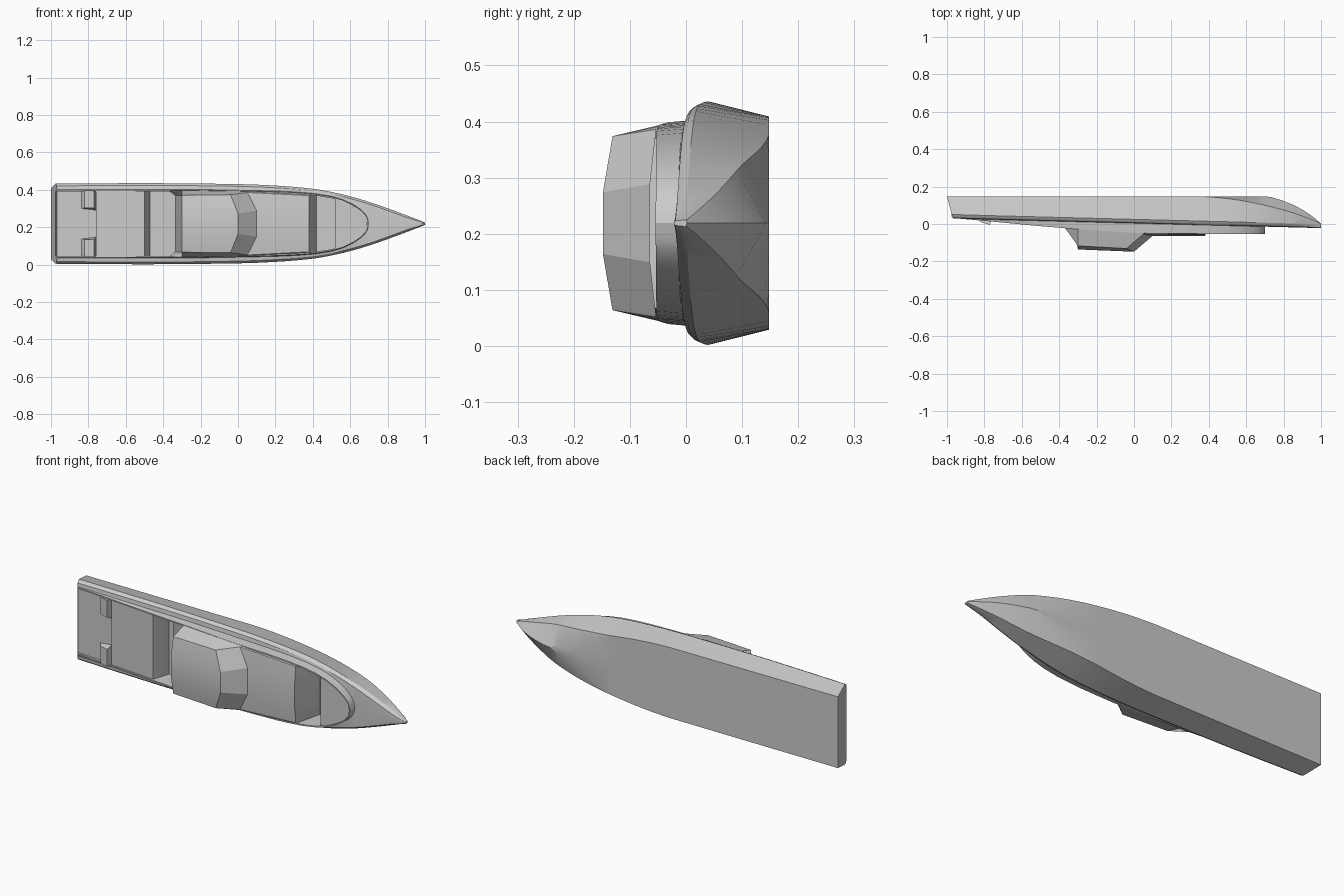
import bpy, bmesh

if "Cube" in bpy.data.objects:
    bpy.data.objects.remove(bpy.data.objects["Cube"])

CZ = 0.219      # height of the boat's centreline (it lies on its side)
FLOOR = 0.09    # depth of the inner floor


def curve(*keys):
    """Smooth interpolation through (x, value) keys, without overshoot."""
    def slope(i):
        if i == 0 or i == len(keys) - 1:
            j = 1 if i == 0 else i
            return (keys[j][1] - keys[j-1][1]) / (keys[j][0] - keys[j-1][0])
        a = (keys[i][1] - keys[i-1][1]) / (keys[i][0] - keys[i-1][0])
        b = (keys[i+1][1] - keys[i][1]) / (keys[i+1][0] - keys[i][0])
        return 0 if a * b <= 0 else 2 * a * b / (a + b)

    def f(x):
        if x <= keys[0][0]:
            return keys[0][1]
        for i in range(len(keys) - 1):
            (x0, v0), (x1, v1) = keys[i], keys[i+1]
            if x <= x1:
                d = x1 - x0
                t = (x - x0) / d
                return ((2*t**3 - 3*t**2 + 1) * v0 + (t**3 - 2*t**2 + t) * d * slope(i)
                        + (3*t**2 - 2*t**3) * v1 + (t**3 - t**2) * d * slope(i+1))
        return keys[-1][1]
    return f


def loft(name, rows, caps=(), mirror=True, angle=25):
    """Skin rows of (x, y, half width) points, mirrored about the centreline."""
    bm = bmesh.new()
    for s in ((1, -1) if mirror else (1,)):
        vs = [[bm.verts.new((x, y, CZ + s * h)) for x, y, h in r] for r in rows]
        for a, b in zip(vs, vs[1:]):
            for i in range(len(a) - 1):
                bm.faces.new((a[i], a[i+1], b[i+1], b[i]))
        for c in caps:
            bm.faces.new(vs[c])
    bmesh.ops.remove_doubles(bm, verts=bm.verts, dist=0.0002)
    bmesh.ops.dissolve_degenerate(bm, edges=bm.edges, dist=0.0001)
    bmesh.ops.recalc_face_normals(bm, faces=bm.faces)
    me = bpy.data.meshes.new(name)
    bm.to_mesh(me)
    bm.free()
    ob = bpy.data.objects.new(name, me)
    bpy.context.collection.objects.link(ob)
    bpy.context.view_layer.objects.active = ob
    ob.select_set(True)
    bpy.ops.object.shade_smooth_by_angle(angle=angle * 3.14159 / 180)
    ob.select_set(False)
    return ob


# Lines of the boat along its length
beam = curve((-1, .214), (-.5, .217), (0, .212), (.2, .204), (.4, .187), (.55, .159),
             (.7, .117), (.85, .064), (.95, .026), (1, .006))
chine_w = curve((-1, .19), (0, .188), (.2, .175), (.34, .158), (.5, .137), (.7, .104),
                (.85, .059), (.95, .024), (1, .005))
chine_y = curve((-1, .148), (.34, .148), (.5, .136), (.7, .1), (.85, .06), (.95, .023), (1, 0))
keel_y = curve((-1, .148), (.7, .148), (.8, .123), (.9, .077), (.96, .036), (1, .002))
well_w = curve((-1, .184), (-.3, .184), (.05, .178), (.25, .173), (.4, .163), (.52, .143),
               (.6, .112), (.66, .073), (.69, .036), (.7, 0))
coam_y = curve((-1, .034), (-.76, .013), (-.4, -.02), (.08, -.05), (.7, -.054))


def sheer_y(x):
    return .025 - .026 * x


def rake(x, y):
    """Lean the transom forward toward the deck."""
    return x + .03 * (.148 - y) / .113 if x < -.99 else x


# Hull with gunwale and bow deck
stations = [-1, -.75, -.5, -.25, 0, .1, .2, .27, .34, .42, .5, .56, .62, .66, .68, .69, .695,
            .7, .74, .8, .85, .9, .94, .97, .985, 1]
rows = []
for x in stations:
    m, s = beam(x), sheer_y(x)
    flat = chine_w(x) if x <= .34 else max(0, .158 * (.7 - x) / .36)
    g = max(m - .012, m * .7)
    pts = [(keel_y(x), 0), (keel_y(x), flat), (chine_y(x), chine_w(x)), (s, m),
           (s - .011, (m + 2 * g) / 3 + .003 * (m > .02)), (s - .018, min(g, m)),
           (s - .021, min(well_w(x), g))]
    rows.append([(rake(x, y), y, h) for y, h in pts])
loft("hull", rows, caps=(-1,))

# Transom panel
tr = [p for p in rows[0]]
loft("transom", [[(p[0], p[1], 0) for p in tr], tr])

# Coaming wall around the well, with the inner floor
rows = []
for x in [s for s in stations if s <= .7]:
    w, t = well_w(x), coam_y(x)
    x0 = max(x, -.97)
    inner = max(w - .011, 0)
    xi = x0 if x < .69 else x0 - .008 * (x - .69) / .01
    base = sheer_y(x) - .019
    rows.append([(x0, base, w), (x0, min(t, base), max(w - .004, 0)),
                 (xi, min(t, base), inner), (xi, FLOOR, inner), (xi, FLOOR, 0)])
loft("coaming", rows)


def block(name, tops, inset=.011):
    """Raised deck filling the well: tops are (x, y) along the length."""
    out = []
    for x, y in tops:
        h = max(well_w(x) - inset, 0)
        out.append([(x, FLOOR + .02, 0), (x, y, 0), (x, y, h), (x, FLOOR + .02, h)])
    loft(name, out, caps=(0, -1), angle=20)


# Stern platform, sun deck and bow deck
block("stern_platform", [(-.975, .04), (-.76, .03)])
block("sun_deck", [(-.76, .018), (-.5, -.003), (-.47, FLOOR)])
block("bow_deck", [(x, -.046) for x in (.52, .56, .6, .63, .66, .68, .69)])

# Pair of wedge steps beside the stern platform
for side in (1, -1):
    loft("stern_step", [[(-.84, .04, side * .08), (-.84, .04, side * .18)],
                        [(-.82, .011, side * .085), (-.82, .011, side * .178)],
                        [(-.77, -.005, side * .085), (-.77, -.005, side * .176)],
                        [(-.76, .03, side * .07), (-.76, .03, side * .178)]], mirror=False)
    loft("step_side", [[(-.84, .04, side * .08), (-.76, .04, side * .07)],
                       [(-.82, .011, side * .085), (-.77, -.005, side * .085)]], mirror=False)

# Cabin: back, roof, windscreen, foredeck and front bulkhead
loft("cabin", [
    [(-.335, FLOOR, 0), (-.335, FLOOR, .06), (-.335, FLOOR, .15), (-.37, -.02, .176)],
    [(-.30, -.136, 0), (-.30, -.136, .06), (-.30, -.117, .152), (-.30, -.028, .178)],
    [(0, -.148, 0), (0, -.148, .055), (-.04, -.131, .155), (-.04, -.042, .176)],
    [(.1, -.063, 0), (.1, -.063, .07), (.05, -.054, .167), (.05, -.048, .173)],
    [(.38, -.065, 0), (.38, -.065, .07), (.38, -.056, .15), (.38, -.05, .156)],
    [(.42, FLOOR, 0), (.42, FLOOR, .07), (.42, FLOOR, .145), (.42, FLOOR, .152)],
], angle=12)
